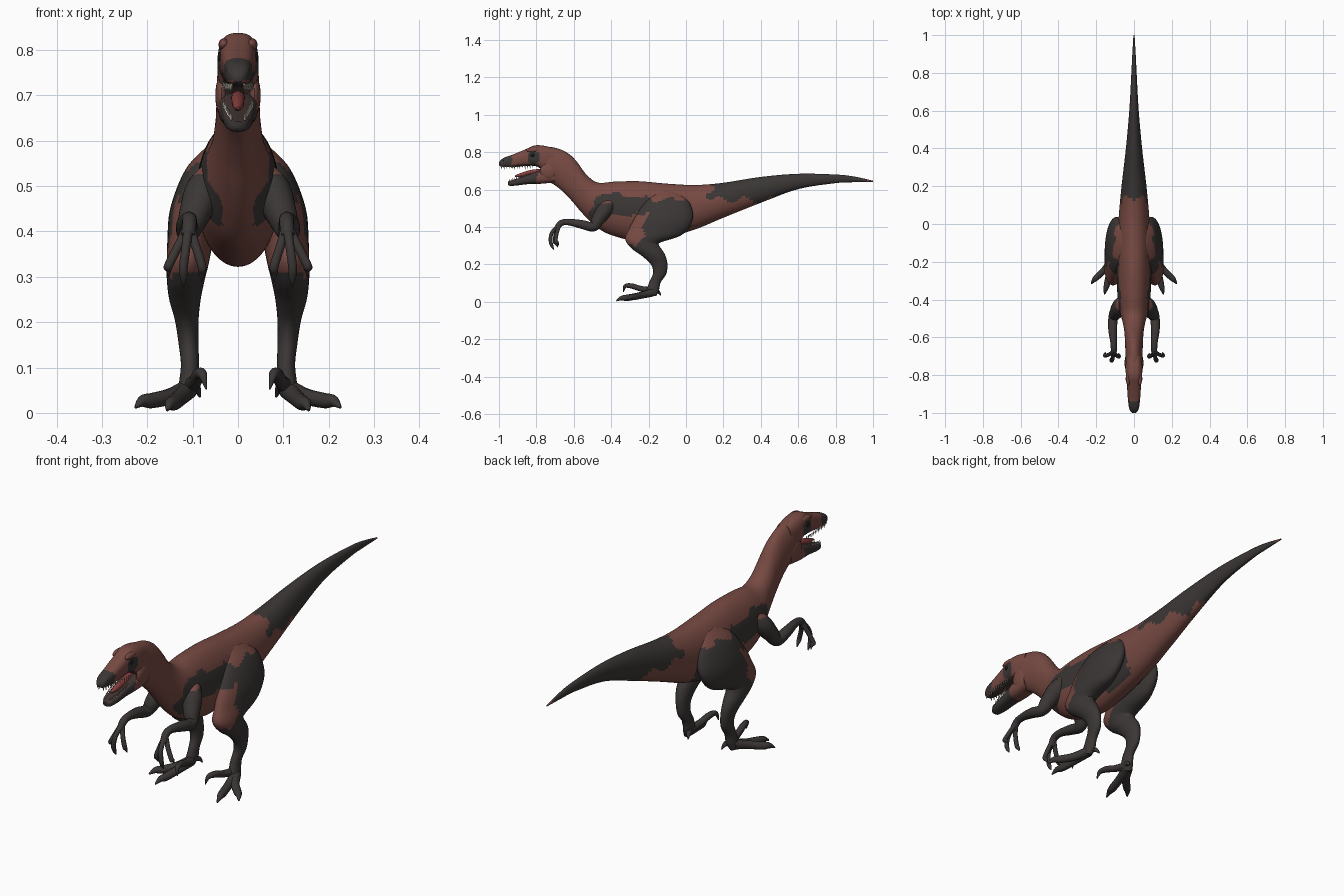
import bpy, bmesh, math
from mathutils import Vector

cube = bpy.data.objects.get("Cube")
if cube:
    bpy.data.objects.remove(cube, do_unlink=True)


def material(name, rgb):
    m = bpy.data.materials.new(name)
    m.use_nodes = True
    m.diffuse_color = (*rgb, 1)
    bsdf = m.node_tree.nodes["Principled BSDF"]
    bsdf.inputs["Base Color"].default_value = (*rgb, 1)
    bsdf.inputs["Roughness"].default_value = 0.8
    return m


HIDE, DARK, MOUTH, IVORY, TONGUE, EYE = range(6)
MATS = [material("red_brown_hide", (0.185, 0.068, 0.055)),
        material("charcoal_hide", (0.042, 0.037, 0.035)),
        material("mouth_lining", (0.055, 0.035, 0.033)),
        material("ivory_teeth", (0.55, 0.50, 0.42)),
        material("tongue_red", (0.24, 0.05, 0.045)),
        material("eye_black", (0.012, 0.010, 0.009))]


def finish(name, bm, rule):
    """Colour faces by rule(centre, normal), smooth and link."""
    bmesh.ops.recalc_face_normals(bm, faces=bm.faces)
    bm.normal_update()
    for f in bm.faces:
        f.material_index = rule(f.calc_center_median(), f.normal) if callable(rule) else rule
    me = bpy.data.meshes.new(name)
    bm.to_mesh(me)
    bm.free()
    for m in MATS:
        me.materials.append(m)
    ob = bpy.data.objects.new(name, me)
    bpy.context.collection.objects.link(ob)
    bpy.ops.object.select_all(action='DESELECT')
    ob.select_set(True)
    bpy.context.view_layer.objects.active = ob
    bpy.ops.object.shade_smooth_by_angle(angle=math.radians(45))
    return ob


def spline(rows, n):
    """Catmull-Rom interpolation through tuples of numbers."""
    out = []
    for i in range(len(rows) - 1):
        a, b, c, d = rows[max(i - 1, 0)], rows[i], rows[i + 1], rows[min(i + 2, len(rows) - 1)]
        for k in range(n):
            t = k / n
            out.append([0.5 * (2 * q + (r - p) * t + (2 * p - 5 * q + 4 * r - s) * t * t
                               + (3 * q - p - 3 * r + s) * t ** 3) for p, q, r, s in zip(a, b, c, d)])
    return out + [list(rows[-1])]


def skin(name, frames, rule, segs, power=1.0):
    """Bridge rings given as (centre, side vector, up vector)."""
    bm = bmesh.new()
    rings = []
    sp = lambda v: math.copysign(abs(v) ** power, v)
    for c, u, v in frames:
        rings.append([bm.verts.new(c + u * sp(math.sin(2 * math.pi * k / segs))
                                   + v * sp(math.cos(2 * math.pi * k / segs))) for k in range(segs)])
    for a, b in zip(rings, rings[1:]):
        for k in range(segs):
            j = (k + 1) % segs
            bm.faces.new((a[k], a[j], b[j], b[k]))
    bm.faces.new(rings[0])
    bm.faces.new(rings[-1])
    return finish(name, bm, rule)


def loft(name, rows, rule, segs=32, n=6, power=1.0, side=1):
    """Rows: y,z of one profile edge, y,z of the other, half width, x centre."""
    frames = []
    for y1, z1, y2, z2, w, x in spline(rows, n):
        frames.append((Vector((side * x, (y1 + y2) / 2, (z1 + z2) / 2)), Vector((w, 0, 0)),
                       Vector((0, (y1 - y2) / 2, (z1 - z2) / 2))))
    return skin(name, frames, rule, segs, power)


def tube(name, rows, rule, side=1, segs=14, n=6):
    """Rows: x, y, z, radius along a path."""
    pts = spline(rows, n)
    pos = [Vector((side * p[0], p[1], p[2])) for p in pts]
    frames = []
    for i, p in enumerate(pts):
        t = (pos[min(i + 1, len(pos) - 1)] - pos[max(i - 1, 0)]).normalized()
        u = (Vector((1, 0, 0)) - t * t.x).normalized()
        r = max(p[3], 0.001)
        frames.append((pos[i], u * r, t.cross(u) * r))
    return skin(name, frames, rule, segs)


# Hide pattern
def wob(y, z):
    return math.sin(43 * y + 31 * z) * 0.5 + math.sin(71 * z - 57 * y + 1) * 0.5


def in_spots(c, spots):
    return any(((c.y - y) / a) ** 2 + ((c.z - z) / b) ** 2 < 1 + 0.25 * wob(c.y, c.z)
               for y, z, a, b in spots)


FLANK = [(-.33, .51, .10, .05), (-.44, .53, .05, .05), (-.24, .52, .08, .045),
         (-.08, .45, .11, .11), (-.48, .46, .045, .05), (-.37, .56, .035, .03)]


def body_rule(c, n):
    if c.y < -.755 and n.y < -.9:
        return MOUTH
    if c.y > .97:
        return HIDE
    if c.y > .13 + .022 * math.sin(c.z * 75) and (c.y > .48 or c.z > .545 + .018 * math.sin(c.y * 45)):
        return DARK
    return DARK if abs(c.x) > .035 and in_spots(c, FLANK) else HIDE


def leg_rule(c, n):
    w = .018 * wob(c.y, c.z)
    if c.z > .545 + w:
        return HIDE
    if .30 + w < c.z < .475 + w and c.y < -.225 + .3 * (c.z - .4) + w:
        return HIDE
    return DARK


def skull_rule(c, n):
    if n.z < -.6 and c.y < -.77:
        return MOUTH
    if c.y < -.945 + .02 * wob(c.y, c.z) and c.z > .733:
        return DARK
    return DARK if abs(c.x) > .022 and in_spots(c, [(-.815, .772, .035, .034)]) else HIDE


def jaw_rule(c, n):
    if n.z > .6:
        return MOUTH
    return DARK if c.y < -.79 + .015 * wob(c.y, c.z) else HIDE


# Torso, tail and neck
loft("body", [
    (1.0, .648, 1.0, .642, .003, 0), (.9, .670, .9, .640, .009, 0), (.8, .681, .8, .635, .014, 0),
    (.6, .685, .6, .603, .025, 0), (.4, .668, .4, .53, .043, 0), (.2, .637, .2, .45, .066, 0),
    (.05, .625, .05, .388, .08, 0), (-.1, .632, -.1, .345, .09, 0), (-.25, .645, -.25, .322, .092, 0),
    (-.38, .643, -.36, .345, .088, 0), (-.47, .638, -.44, .375, .078, 0), (-.53, .678, -.5, .42, .061, 0),
    (-.58, .745, -.56, .48, .051, 0), (-.62, .787, -.615, .545, .048, 0),
    (-.67, .815, -.67, .60, .046, 0), (-.72, .828, -.72, .635, .046, 0), (-.765, .83, -.765, .645, .041, 0)],
    body_rule, segs=64, n=10)

# Skull with upper jaw, and the open lower jaw
loft("skull", [
    (-.70, .82, -.70, .69, .040, 0), (-.76, .835, -.76, .70, .045, 0), (-.81, .836, -.80, .725, .042, 0),
    (-.86, .815, -.86, .727, .037, 0), (-.92, .79, -.92, .720, .033, 0), (-.97, .772, -.97, .722, .027, 0),
    (-.992, .757, -.99, .724, .019, 0), (-1.0, .745, -1.0, .730, .009, 0)],
    skull_rule, segs=48, n=8, power=.75)
loft("lower_jaw", [
    (-.70, .70, -.70, .640, .042, 0), (-.77, .705, -.77, .632, .043, 0), (-.84, .682, -.84, .630, .036, 0),
    (-.90, .660, -.90, .623, .030, 0), (-.94, .648, -.94, .620, .021, 0), (-.953, .643, -.952, .627, .009, 0)],
    jaw_rule, segs=40, n=7, power=.75)
tube("tongue", [(0, -.76, .695, .016), (0, -.82, .692, .015), (0, -.88, .678, .012), (0, -.915, .672, .003)],
     TONGUE)

# Teeth along both jaws
bm = bmesh.new()


def tooth(x, y, z, length):
    base = [bm.verts.new((x + .0035 * math.cos(a), y + .0035 * math.sin(a), z))
            for a in (k * math.pi / 2.5 for k in range(5))]
    tip = bm.verts.new((x * .97, y + .003, z + length))
    for k in range(5):
        bm.faces.new((base[k], base[(k + 1) % 5], tip))
    bm.faces.new(base)


for s in (1, -1):
    for k in range(13):
        t = k / 12
        tooth(s * (.034 - .020 * t ** 1.5), -.82 - .168 * t, .729 - .003 * t, -.017 - .004 * (k % 2))
    for k in range(10):
        t = k / 9
        tooth(s * (.032 - .017 * t ** 1.5), -.835 - .108 * t, .680 - .034 * t, .015 + .004 * (k % 2))
finish("teeth", bm, IVORY)


def ball(name, centre, size, mat):
    bm = bmesh.new()
    bmesh.ops.create_uvsphere(bm, u_segments=20, v_segments=12, radius=1)
    for v in bm.verts:
        v.co = Vector(centre) + Vector(a * b for a, b in zip(v.co, size))
    finish(name, bm, mat)


# Paired parts
for side, tag in ((1, "left"), (-1, "right")):
    ball(tag + "_eye", (side * .038, -.82, .785), (.007, .011, .010), EYE)
    ball(tag + "_brow_ridge", (side * .031, -.815, .812), (.012, .040, .014), HIDE)
    ball(tag + "_nostril", (side * .020, -.972, .755), (.006, .008, .005), EYE)
    ball(tag + "_cheek", (side * .036, -.735, .70), (.014, .045, .045), HIDE)

    # Thigh, shin and upright foot bone
    loft(tag + "_leg", [
        (-.14, .595, -.04, .585, .015, .05), (-.21, .545, .02, .53, .040, .075),
        (-.265, .465, .035, .44, .052, .097), (-.305, .39, -.02, .36, .050, .106),
        (-.325, .335, -.13, .32, .046, .111), (-.29, .285, -.145, .305, .042, .115),
        (-.235, .245, -.115, .258, .035, .117), (-.188, .20, -.100, .208, .026, .113),
        (-.176, .155, -.105, .15, .022, .109), (-.195, .11, -.135, .105, .020, .106),
        (-.208, .075, -.145, .06, .022, .108), (-.222, .045, -.16, .03, .020, .115)],
        leg_rule, segs=40, n=8, side=side)

    # Toes, raised sickle claw and rear spur
    toes = {
        "middle_toe": [(.112, -.18, .050, .022), (.128, -.25, .033, .018), (.142, -.315, .022, .017),
                       (.150, -.345, .020, .012), (.156, -.372, .006, .003)],
        "outer_toe": [(.115, -.18, .050, .022), (.150, -.235, .036, .018), (.190, -.275, .027, .017),
                      (.210, -.295, .026, .013), (.226, -.317, .012, .003)],
        "sickle_toe": [(.105, -.18, .060, .018), (.094, -.24, .070, .015), (.086, -.29, .085, .014),
                       (.078, -.325, .084, .010), (.070, -.335, .052, .002)],
        "rear_spur": [(.105, -.18, .065, .014), (.092, -.15, .055, .010), (.084, -.135, .035, .002)]}
    for name, path in toes.items():
        tube(tag + "_" + name, path, DARK, side)

    # Arm with three hanging fingers
    tube(tag + "_arm", [
        (.050, -.40, .53, .030), (.074, -.435, .49, .042), (.095, -.47, .44, .035), (.110, -.497, .402, .026),
        (.113, -.56, .415, .023), (.108, -.63, .427, .017), (.107, -.67, .420, .016), (.110, -.692, .39, .015)],
        lambda c, n: HIDE if c.z > .525 else DARK, side, segs=20)
    for name, (x, y, z) in {"inner": (.080, -.690, .290), "middle": (.120, -.712, .278),
                            "outer": (.153, -.685, .300)}.items():
        mx = (.108 + x) / 2
        tube(f"{tag}_{name}_finger", [
            (.108, -.675, .415, .011), (mx, y - .005, .37, .010), (x, y - .012, .325, .010),
            (x, y - .004, z + .02, .008), (x, y + .006, z, .001)], DARK, side)
